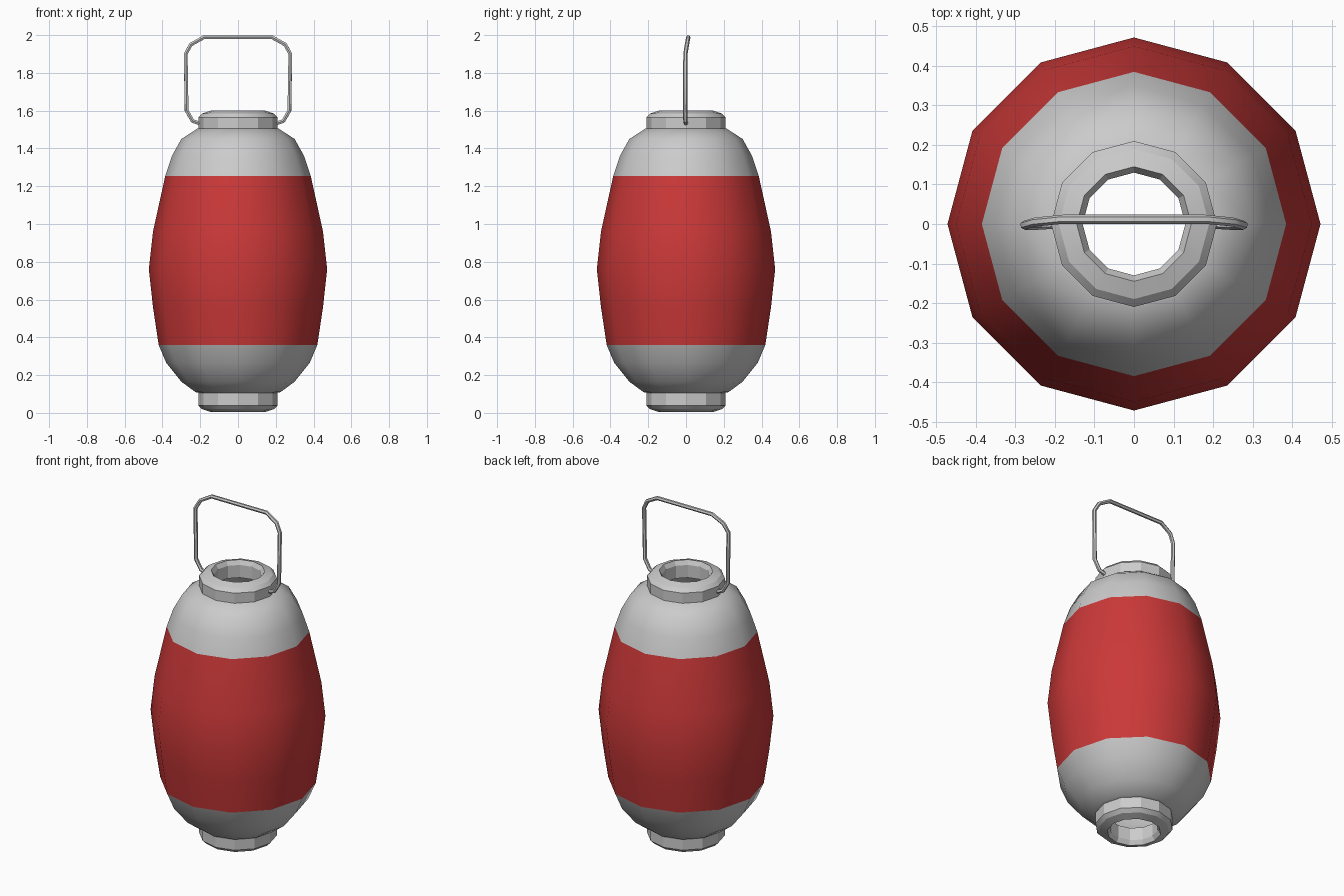
import bpy, bmesh, math

if "Cube" in bpy.data.objects:
    bpy.data.objects.remove(bpy.data.objects["Cube"])

SIDES = 12


def finish(bm, name, angle=40, color=None):
    bmesh.ops.recalc_face_normals(bm, faces=bm.faces)
    mesh = bpy.data.meshes.new(name)
    bm.to_mesh(mesh)
    bm.free()
    obj = bpy.data.objects.new(name, mesh)
    bpy.context.collection.objects.link(obj)
    if color:
        mat = bpy.data.materials.new(name + "_paint")
        mat.diffuse_color = color
        mat.use_nodes = True
        mat.node_tree.nodes["Principled BSDF"].inputs["Base Color"].default_value = mat.diffuse_color
        mesh.materials.append(mat)
    bpy.ops.object.select_all(action='DESELECT')
    obj.select_set(True)
    bpy.context.view_layer.objects.active = obj
    bpy.ops.object.shade_smooth_by_angle(angle=math.radians(angle))
    return obj


def lathe(name, profile, closed=False, angle=40, color=None):
    """Spin an (r, z) profile around z."""
    bm = bmesh.new()
    rings = []
    for r, z in profile:
        rings.append([bm.verts.new((r * math.cos(math.tau * i / SIDES),
                                    r * math.sin(math.tau * i / SIDES), z))
                      for i in range(SIDES)])
    pairs = list(zip(rings, rings[1:]))
    if closed:
        pairs.append((rings[-1], rings[0]))
    for a, b in pairs:
        for i in range(SIDES):
            j = (i + 1) % SIDES
            bm.faces.new((a[i], a[j], b[j], b[i]))
    return finish(bm, name, angle, color)


# Barrel-shaped shade: grey ends and a red middle band
lathe("lower_shade", [(0.20, 0.105), (0.225, 0.11), (0.30, 0.165), (0.38, 0.265), (0.42, 0.36)])
lathe("red_band", [(0.42, 0.36), (0.45, 0.56), (0.472, 0.76), (0.45, 0.96), (0.385, 1.255)],
      color=(0.6, 0.04, 0.04, 1))
lathe("upper_shade", [(0.385, 1.255), (0.35, 1.36), (0.30, 1.45), (0.215, 1.505), (0.20, 1.505)])

# Collar rings, the bottom one mirrored from the top one
collar = [(0.21, 1.50), (0.21, 1.565), (0.19, 1.585), (0.145, 1.60), (0.13, 1.575), (0.13, 1.50)]
lathe("top_collar", collar, closed=True, angle=25)
lathe("bottom_collar", [(r, 1.605 - z + 0.0) for r, z in collar], closed=True, angle=25)

# Wire handle: half path mirrored in x
half = [(0.195, 0, 1.53), (0.24, -0.003, 1.545), (0.272, -0.004, 1.60),
        (0.277, -0.003, 1.90), (0.25, 0.005, 1.95), (0.18, 0.012, 1.989)]
path = [(-x, y, z) for x, y, z in half] + half[::-1]
curve = bpy.data.curves.new("handle_path", 'CURVE')
curve.dimensions = '3D'
curve.bevel_depth = 0.0115
curve.bevel_resolution = 1
curve.use_fill_caps = True
spline = curve.splines.new('POLY')
spline.points.add(len(path) - 1)
for point, co in zip(spline.points, path):
    point.co = (*co, 1)
wire = bpy.data.objects.new("handle_curve", curve)
bpy.context.collection.objects.link(wire)
bpy.context.view_layer.update()
bm = bmesh.new()
bm.from_mesh(wire.to_mesh())
wire.to_mesh_clear()
bpy.data.objects.remove(wire)
finish(bm, "handle", 40)
